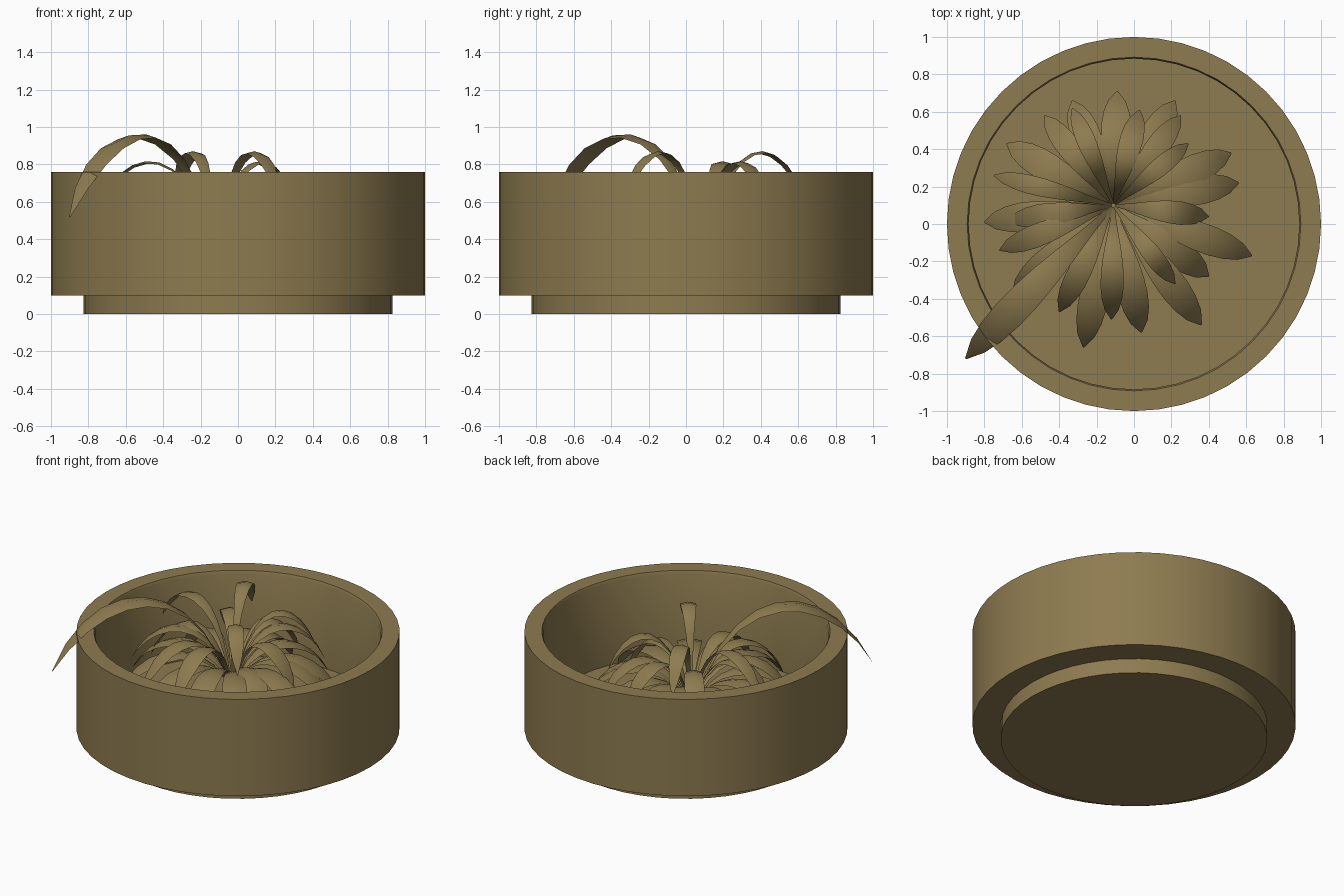
import bpy, bmesh, math
from mathutils import Vector

if "Cube" in bpy.data.objects:
    bpy.data.objects.remove(bpy.data.objects["Cube"])

olive = bpy.data.materials.new("olive_clay")
olive.diffuse_color = (0.27, 0.2, 0.08, 1)
olive.use_nodes = True
olive.node_tree.nodes["Principled BSDF"].inputs["Base Color"].default_value = olive.diffuse_color


def finish(name, bm, angle=40):
    me = bpy.data.meshes.new(name)
    bm.to_mesh(me)
    bm.free()
    ob = bpy.data.objects.new(name, me)
    bpy.context.collection.objects.link(ob)
    me.materials.append(olive)
    bpy.ops.object.select_all(action='DESELECT')
    ob.select_set(True)
    bpy.context.view_layer.objects.active = ob
    bpy.ops.object.shade_smooth_by_angle(angle=math.radians(angle))
    return ob


def lathe(name, profile, sides=48):
    """Spin an (r, z) profile around z; r = 0 ends close on the axis."""
    bm = bmesh.new()
    vs = [bm.verts.new((r, 0, z)) for r, z in profile]
    es = [bm.edges.new(p) for p in zip(vs, vs[1:])]
    bmesh.ops.spin(bm, geom=vs + es, axis=(0, 0, 1), cent=(0, 0, 0),
                   steps=sides, angle=2 * math.pi)
    bmesh.ops.remove_doubles(bm, verts=bm.verts, dist=1e-4)
    bmesh.ops.recalc_face_normals(bm, faces=bm.faces)
    return finish(name, bm, 30)


# Pot with recessed foot and a small lip inside the rim
FLOOR = 0.18
lathe("pot", [(0, 0), (0.825, 0), (0.825, 0.1), (1, 0.1), (1, 0.76),
              (0.892, 0.76), (0.884, 0.74), (0.884, FLOOR), (0, FLOOR)])

# Plant: arching leaves that all rise from one crown
CROWN = Vector((-0.11, 0.10, 0.3))
WIDTHS = [0.14, 0.2, 0.32, 0.5, 0.7, 0.87, 0.98, 1.0, 0.88, 0.6, 0.05]


def add_leaf(bm, tip, peak, tip_z, half):
    out = Vector((tip[0] - CROWN.x, tip[1] - CROWN.y, 0))
    reach = out.length
    out.normalize()
    side = Vector((-out.y, out.x, 0))
    h = (peak - (CROWN.z + tip_z) / 8) / 0.75
    ctrl = [(0.01, CROWN.z), (0.2 * reach, h), (0.75 * reach, h), (reach, tip_z)]
    rows, n = [], len(WIDTHS) - 1
    for i, w in enumerate(WIDTHS):
        t = i / n
        k = ((1 - t) ** 3, 3 * t * (1 - t) ** 2, 3 * t * t * (1 - t), t ** 3)
        r = sum(a * c[0] for a, c in zip(k, ctrl))
        z = sum(a * c[1] for a, c in zip(k, ctrl))
        p = Vector((CROWN.x, CROWN.y, z)) + out * r
        e = side * half * w
        drop = Vector((0, 0, -0.25 * half * w))
        rows.append([bm.verts.new(q) for q in (p - e + drop, p, p + e + drop)])
    for a, b in zip(rows, rows[1:]):
        for j in (0, 1):
            bm.faces.new((a[j], b[j], b[j + 1], a[j + 1]))


# name: peak height, tip height, half width, leaf tips seen from above
TIERS = {
    "long_leaf": (0.96, 0.52, 0.085, [(-0.9, -0.72)]),
    "tall_leaves": (0.86, 0.64, 0.05, [(-0.33, 0.62), (0.22, -0.32)]),
    "upper_leaves": (0.81, 0.58, 0.05, [(-0.75, 0.26), (0.29, 0.43)]),
    "middle_leaves": (0.69, 0.42, 0.062, [
        (0.03, 0.61), (0.40, 0.04), (-0.12, -0.51), (-0.40, -0.47),
        (-0.72, -0.14), (-0.67, 0.02), (-0.48, 0.58), (0.25, 0.58)]),
    "lower_leaves": (0.56, 0.3, 0.078, [
        (-0.09, 0.71), (0.22, 0.66), (0.52, 0.38), (0.56, 0.22),
        (0.63, -0.17), (0.40, -0.28), (0.36, -0.54), (0.04, -0.58),
        (-0.27, -0.66), (-0.65, -0.37), (-0.80, 0.01), (-0.68, 0.43),
        (-0.33, 0.66)]),
}
for name, (peak, tip_z, half, tips) in TIERS.items():
    bm = bmesh.new()
    for tip in tips:
        add_leaf(bm, tip, peak, tip_z, half)
    finish(name, bm)
